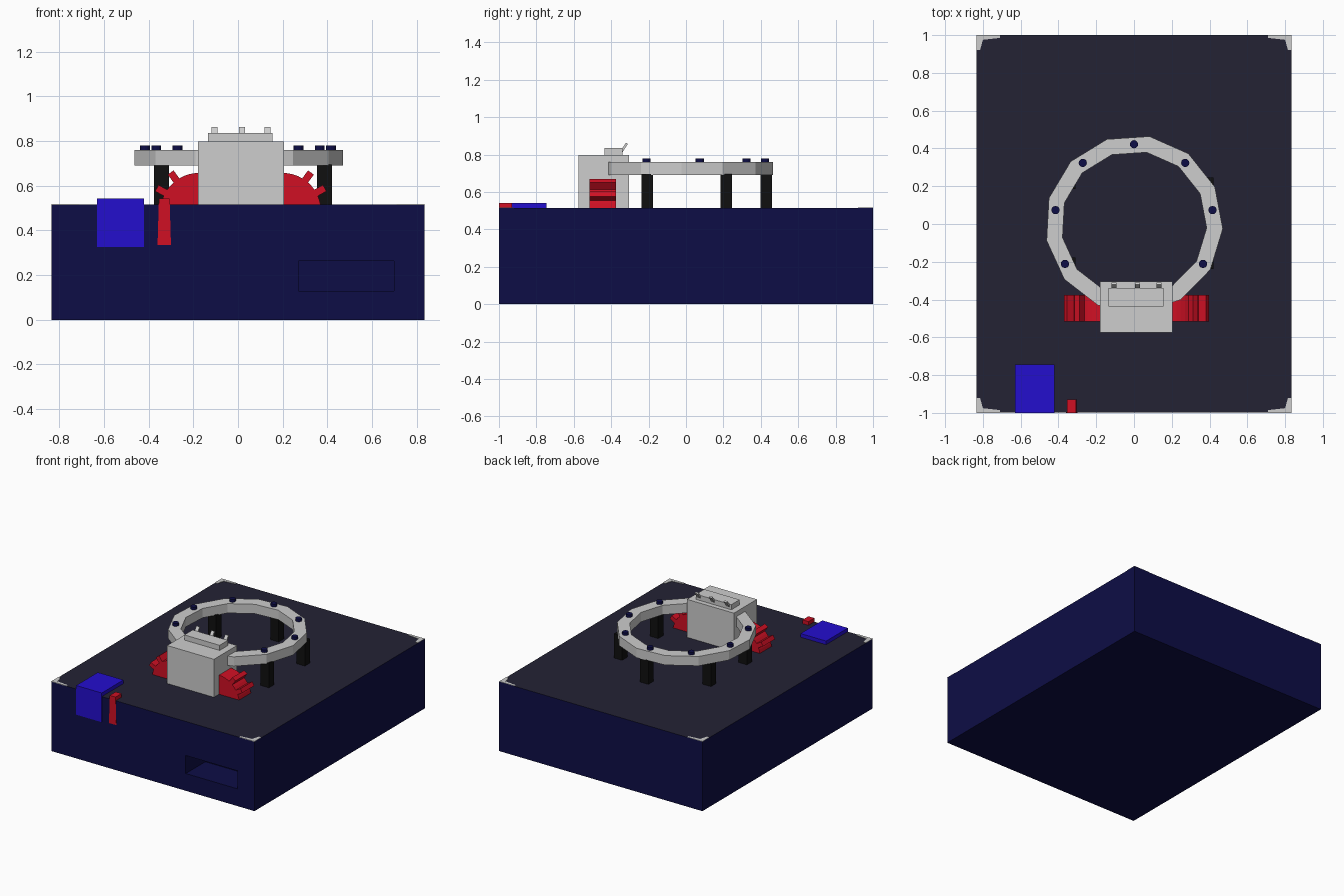
import bpy, bmesh, math
from mathutils import Vector, Matrix

if "Cube" in bpy.data.objects:
    bpy.data.objects.remove(bpy.data.objects["Cube"])


def material(name, srgb):
    m = bpy.data.materials.new(name)
    lin = [((c / 255 + 0.055) / 1.055) ** 2.4 if c > 10 else c / 255 / 12.92 for c in srgb]
    m.diffuse_color = (*lin, 1)
    m.use_nodes = True
    m.node_tree.nodes["Principled BSDF"].inputs["Base Color"].default_value = m.diffuse_color
    return m


NAVY = material("navy", (13, 13, 70))
SLATE = material("dark slate", (35, 34, 52))
WHITE = material("light grey", (205, 205, 205))
RED = material("red", (208, 16, 36))
BLUE = material("blue", (36, 14, 206))
BLACK = material("black", (16, 16, 16))


def finish(name, bm, *mats):
    bmesh.ops.recalc_face_normals(bm, faces=bm.faces[:])
    mesh = bpy.data.meshes.new(name)
    bm.to_mesh(mesh)
    bm.free()
    for m in mats:
        mesh.materials.append(m)
    ob = bpy.data.objects.new(name, mesh)
    bpy.context.collection.objects.link(ob)
    return ob


def add_box(bm, x, y, z, rot=None):
    """Box between coordinate pairs, optionally turned about its centre."""
    c = Vector((sum(x) / 2, sum(y) / 2, sum(z) / 2))
    s = Matrix.Diagonal((x[1] - x[0], y[1] - y[0], z[1] - z[0], 1))
    return bmesh.ops.create_cube(bm, size=1, matrix=Matrix.Translation(c) @ (rot or Matrix()) @ s)["verts"]


def box(name, x, y, z, mat, rot=None):
    bm = bmesh.new()
    add_box(bm, x, y, z, rot)
    return finish(name, bm, mat)


def prism(bm, points, offset):
    """Extrude a flat outline by an offset."""
    f = bm.faces.new([bm.verts.new(p) for p in points])
    ext = bmesh.ops.extrude_face_region(bm, geom=[f], use_keep_orig=True)["geom"]
    bmesh.ops.translate(bm, verts=[v for v in ext if isinstance(v, bmesh.types.BMVert)], vec=offset)


TOP = 0.515

# Base block with a recessed slot in the front and a dark top
bm = bmesh.new()
add_box(bm, (-0.835, 0.835), (-0.999, 1), (0, TOP))
for co, no in (((0.27, 0, 0), (1, 0, 0)), ((0.697, 0, 0), (1, 0, 0)),
               ((0, 0, 0.128), (0, 0, 1)), ((0, 0, 0.262), (0, 0, 1))):
    front = [f for f in bm.faces if f.calc_center_median().y < -0.99]
    geom = front + list({e for f in front for e in f.edges}) + list({v for f in front for v in f.verts})
    bmesh.ops.bisect_plane(bm, geom=geom, plane_co=co, plane_no=no)
slot = min(bm.faces, key=lambda f: (f.calc_center_median() - Vector((0.483, -0.999, 0.195))).length)
ext = bmesh.ops.extrude_face_region(bm, geom=[slot])["geom"]
bmesh.ops.translate(bm, verts=[v for v in ext if isinstance(v, bmesh.types.BMVert)], vec=(0, 0.23, 0))
if slot.is_valid:
    bmesh.ops.delete(bm, geom=[slot], context='FACES_ONLY')
for f in bm.faces:
    f.material_index = 1 if f.calc_center_median().z > TOP - 0.001 else 0
finish("base", bm, NAVY, SLATE)

# Corner trim plates
bm = bmesh.new()
trim = ((0.835, 1), (0.71, 1), (0.71, 0.985), (0.80, 0.975), (0.815, 0.92), (0.835, 0.92))
for sx in (-1, 1):
    for sy in (-1, 1):
        prism(bm, [(sx * x, sy * y, TOP - 0.001) for x, y in trim], (0, 0, 0.004))
finish("corner_trim", bm, WHITE)

# Front edge blocks
box("blue_panel", (-0.63, -0.42), (-1, -0.745), (0.325, 0.542), BLUE)
bm = bmesh.new()
for v in add_box(bm, (-0.36, -0.30), (-1, -0.93), (0.335, 0.542)):
    if v.co.z > 0.5:
        v.co.x = -0.33 + (v.co.x + 0.33) * 0.8
finish("red_tab", bm, RED)

# Thirteen-sided ring
bm = bmesh.new()
N = 13
loops = []
for r, z in ((0.471, 0.69), (0.471, 0.76), (0.385, 0.76), (0.385, 0.69)):
    loops.append([bm.verts.new((r * math.cos(a), r * math.sin(a), z))
                  for a in (math.radians(80) + i * math.tau / N for i in range(N))])
for k in range(4):
    a, b = loops[k], loops[(k + 1) % 4]
    for i in range(N):
        j = (i + 1) % N
        bm.faces.new((a[i], a[j], b[j], b[i]))
finish("ring", bm, WHITE)

# Bolts on the ring
bm = bmesh.new()
for k in range(-3, 4):
    a = math.radians(90 + 40 * k)
    bmesh.ops.create_cone(bm, cap_ends=True, segments=12, radius1=0.022, radius2=0.022, depth=0.03,
                          matrix=Matrix.Translation((0.422 * math.cos(a), 0.422 * math.sin(a), 0.765)))
finish("ring_bolts", bm, NAVY)

# Legs under the ring
for i, (x, y) in enumerate(((0, 0.428), (-0.365, 0.215), (0.365, 0.215), (-0.365, -0.208), (0.365, -0.208))):
    x += 0.022
    box(f"ring_leg_{i + 1}", (x - 0.034, x + 0.034), (y - 0.031, y + 0.031), (TOP - 0.005, 0.695), BLACK)

# Housing with cap and three leaning switches
box("housing", (-0.18, 0.205), (-0.575, -0.305), (TOP - 0.005, 0.797), WHITE)
box("housing_cap", (-0.135, 0.155), (-0.437, -0.34), (0.79, 0.835), WHITE)
for i, x in enumerate((-0.105, 0.018, 0.132)):
    box(f"switch_{i + 1}", (x - 0.013, x + 0.013), (-0.336, -0.324), (0.812, 0.864), WHITE,
        Matrix.Rotation(math.radians(-33), 4, 'X'))

# Red toothed quarter wheels on both sides of the housing
for side, cx in ((-1, -0.175), (1, 0.20)):
    bm = bmesh.new()
    cz, r = 0.485, 0.172
    arc = [(cx + side * r * math.cos(t), -0.515, cz + r * math.sin(t))
           for t in (math.radians(90 - i * 8) for i in range(11))]
    prism(bm, arc + [(cx, -0.515, arc[-1][2])], (0, 0.14, 0))
    for deg in (29, 54):
        t = math.radians(deg)
        x, z = cx + side * 0.185 * math.cos(t), cz + 0.185 * math.sin(t)
        add_box(bm, (x - 0.03, x + 0.03), (-0.515, -0.375), (z - 0.016, z + 0.016),
                Matrix.Rotation(-side * t, 4, 'Y'))
    finish("left_wheel" if side < 0 else "right_wheel", bm, RED)
